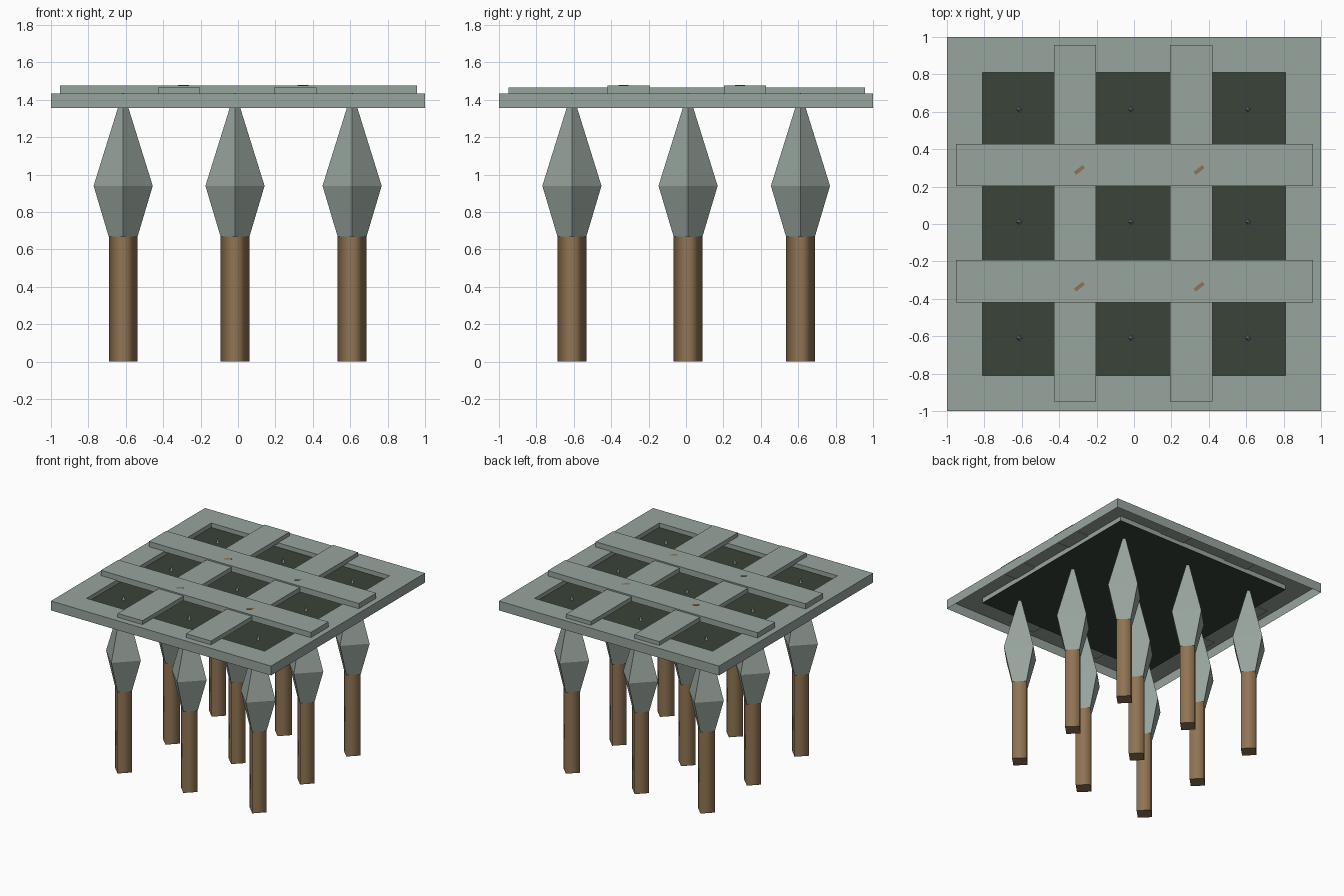
import bpy, bmesh, math
from mathutils import Matrix

if "Cube" in bpy.data.objects:
    bpy.data.objects.remove(bpy.data.objects["Cube"])


def material(name, rgb):
    m = bpy.data.materials.new(name)
    m.diffuse_color = (*rgb, 1)
    m.use_nodes = True
    m.node_tree.nodes["Principled BSDF"].inputs["Base Color"].default_value = m.diffuse_color
    return m


STONE = material("grey_green_metal", (0.314, 0.376, 0.342))
WOOD = material("brown_wood", (0.283, 0.175, 0.087))
DARK = material("dark_green", (0.041, 0.056, 0.040))


def finish(bm, name, mat):
    me = bpy.data.meshes.new(name)
    bm.to_mesh(me)
    bm.free()
    me.materials.append(mat)
    ob = bpy.data.objects.new(name, me)
    bpy.context.collection.objects.link(ob)
    return ob


def box(name, x0, x1, y0, y1, z0, z1, mat, turn=0):
    bm = bmesh.new()
    bmesh.ops.create_cube(bm, size=1)
    bmesh.ops.scale(bm, vec=(x1 - x0, y1 - y0, z1 - z0), verts=bm.verts)
    ob = finish(bm, name, mat)
    ob.location = ((x0 + x1) / 2, (y0 + y1) / 2, (z0 + z1) / 2)
    ob.rotation_euler.z = turn
    return ob


def lofted(name, rings, mat, phase=0, caps=True, smooth=False):
    """Four-sided body through (radius, height) rings."""
    bm = bmesh.new()
    loops = []
    for r, z in rings:
        loops.append([bm.verts.new((r * math.cos(phase + i * math.pi / 2),
                                    r * math.sin(phase + i * math.pi / 2), z))
                      for i in range(4)])
    for a, b in zip(loops, loops[1:]):
        for i in range(4):
            j = (i + 1) % 4
            f = bm.faces.new((a[i], a[j], b[j], b[i]))
            f.smooth = smooth
    if caps:
        for f in (bm.faces.new(loops[0][::-1]), bm.faces.new(loops[-1])):
            for e in f.edges:
                e.smooth = False
    return finish(bm, name, mat)


# Open-bottomed frame: outer wall, flat top, short inner lip
S = math.sqrt(2)
lofted("frame", [(S, 1.357), (S, 1.434), (0.81 * S, 1.434), (0.81 * S, 1.397)],
       STONE, math.pi / 4, caps=False)

# Dark panel sunk in the frame
box("panel", -0.81, 0.81, -0.81, 0.81, 1.394, 1.398, DARK)

# Crossing slats
for i, (a, b) in enumerate([(-0.428, -0.203), (0.193, 0.42)]):
    box(f"lower_slat_{i}", a, b, -0.95, 0.958, 1.428, 1.466, STONE)
for i, (a, b) in enumerate([(-0.419, -0.193), (0.203, 0.429)]):
    box(f"upper_slat_{i}", -0.952, 0.956, a, b, 1.428, 1.477, STONE)

# Small brown pegs just showing at the crossings
for i, x in enumerate((-0.292, 0.348)):
    for j, y in enumerate((-0.335, 0.289)):
        box(f"peg_{i}{j}", x - 0.03, x + 0.03, y - 0.01, y + 0.01,
            1.470, 1.478, WOOD, math.radians(38))

# Nine wooden shafts with spear heads poking through the panel
for i, x in enumerate((-0.614, -0.016, 0.61)):
    for j, y in enumerate((-0.61, 0.011, 0.612)):
        shaft = lofted(f"shaft_{i}{j}", [(0.077, 0), (0.077, 0.67)], WOOD, smooth=True)
        head = lofted(f"spear_head_{i}{j}",
                      [(0.077, 0.668), (0.158, 0.94), (0.003, 1.437)], STONE)
        shaft.location = head.location = (x, y, 0)
